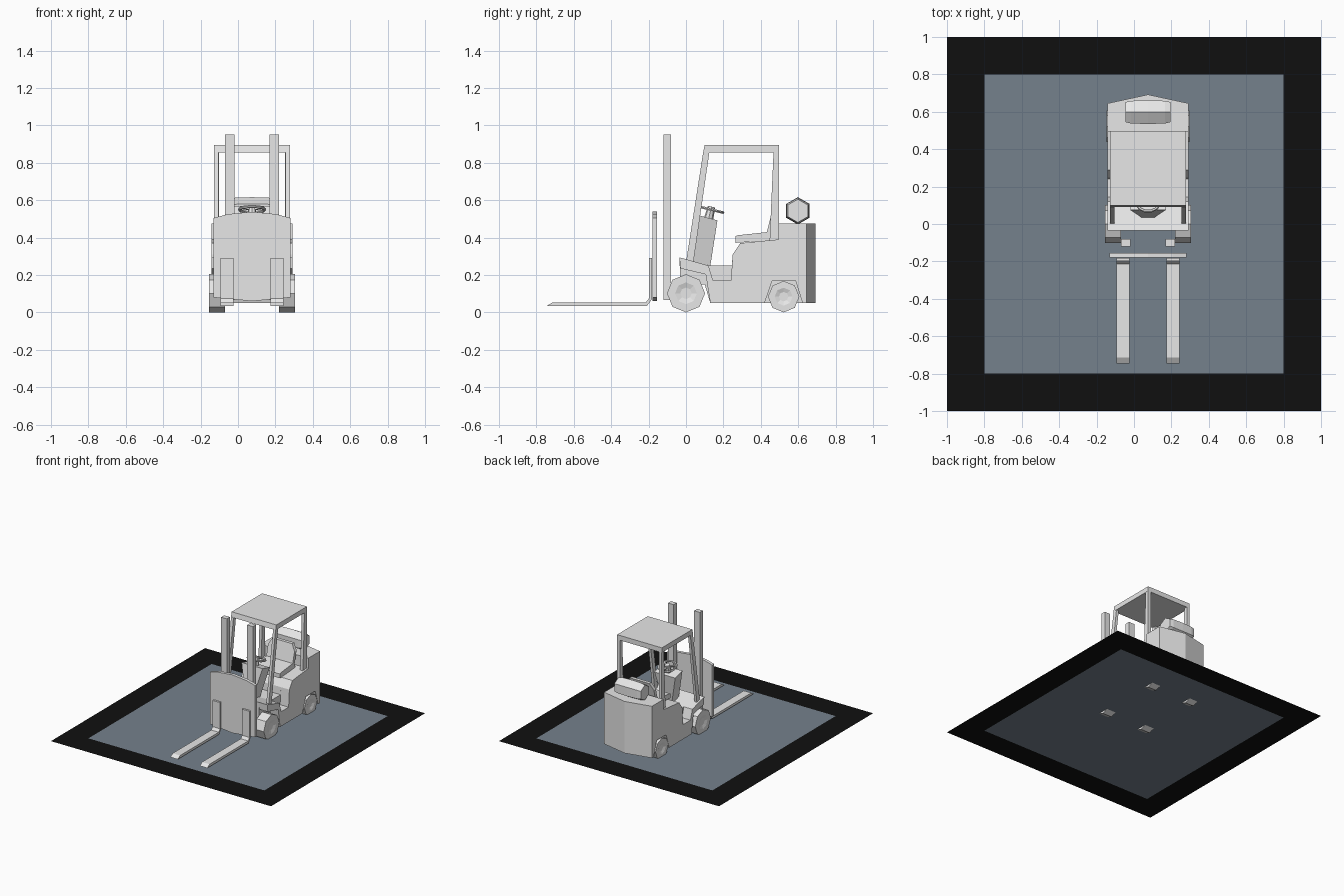
import bpy, bmesh, math
from mathutils import Matrix

if "Cube" in bpy.data.objects:
    bpy.data.objects.remove(bpy.data.objects["Cube"])

CX = 0.075  # truck centre line


def material(name, col):
    m = bpy.data.materials.new(name)
    m.diffuse_color = (*col, 1)
    m.use_nodes = True
    m.node_tree.nodes["Principled BSDF"].inputs["Base Color"].default_value = m.diffuse_color
    return m


GREY = material("light_grey", (0.8, 0.8, 0.8))
BLACK = material("black", (0.005, 0.005, 0.005))
SLATE = material("slate", (0.178, 0.22, 0.265))


def finish(name, bm, *mats):
    bmesh.ops.recalc_face_normals(bm, faces=bm.faces)
    me = bpy.data.meshes.new(name)
    bm.to_mesh(me)
    bm.free()
    for m in mats or (GREY,):
        me.materials.append(m)
    ob = bpy.data.objects.new(name, me)
    bpy.context.collection.objects.link(ob)
    return ob


def loft(name, rings):
    """Skin a list of equal-length vertex rings and cap the ends."""
    bm = bmesh.new()
    vs = [[bm.verts.new(p) for p in r] for r in rings]
    n = len(vs[0])
    for a, b in zip(vs, vs[1:]):
        for i in range(n):
            bm.faces.new((a[i], a[(i + 1) % n], b[(i + 1) % n], b[i]))
    bm.faces.new(vs[0])
    bm.faces.new(vs[-1])
    return finish(name, bm)


def side_prism(name, yz, x0, x1):
    """Side profile (y, z) extruded across x, measured from the centre line."""
    return loft(name, [[(CX + x, y, z) for y, z in yz] for x in (x0, x1)])


def pair(name, yz, x0, x1):
    side_prism("right_" + name, yz, x0, x1)
    side_prism("left_" + name, yz, -x1, -x0)


def turned(name, y, z, steps, sides):
    """Shape turned around an axis along x; steps are (x, radius)."""
    ang = [2 * math.pi * i / sides for i in range(sides)]
    return loft(name, [[(CX + x, y + r * math.sin(a), z + r * math.cos(a)) for a in ang]
                       for x, r in steps])


# ground panel with black border
bm = bmesh.new()
outer, inner = ([bm.verts.new((x * s, y * s, 0.019)) for x, y in
                 ((-1, -1), (1, -1), (1, 1), (-1, 1))] for s in (1, 0.8))
bm.faces.new(inner)
for i in range(4):
    j = (i + 1) % 4
    bm.faces.new((outer[i], outer[j], inner[j], inner[i])).material_index = 1
finish("ground_panel", bm, SLATE, BLACK)

# body sides with step notch and rear wheel arch
pair("body_side", [(-.035, .294), (-.03, .235), (.105, .203), (.13, .05), (.42, .05),
                   (.462, .171), (.585, .171), (.623, .05), (.645, .05), (.645, .475),
                   (.495, .475), (.495, .39), (.29, .37), (.25, .31), (.24, .17),
                   (.145, .17), (.12, .25)], .14, .217)
# body core with flat floor
side_prism("body_core", [(-.035, .294), (-.03, .15), (.1, .15), (.13, .05), (.645, .05),
                         (.645, .475), (.495, .475), (.495, .39), (.29, .37), (.25, .31),
                         (.245, .25), (.12, .25)], -.14, .14)
# counterweight wedge at the back
plan = [(-.217, .645), (0, .692), (.217, .645)]
loft("counterweight", [[(CX + x, y, z) for x, y in plan] for z in (.05, .475)])

# wheels with shallow dished hubs
for s, side in ((1, "right"), (-1, "left")):
    for label, y, z, r, x1 in (("front", 0, .102, .102, .23), ("rear", .522, .084, .084, .222)):
        turned(f"{side}_{label}_wheel", y, z,
               [(s * .145, r), (s * x1, r), (s * x1, r * .57), (s * (x1 - .008), r * .3)], 8)

# overhead guard: roof and pillars
side_prism("roof", [(.10, .895), (.497, .895), (.497, .855), (.092, .855)], -.203, .203)
pair("front_pillar", [(.092, .857), (.125, .857), (.04, .27), (.002, .28)], .18, .202)
pair("rear_pillar", [(.468, .857), (.497, .857), (.497, .385), (.447, .38)], .177, .202)

# mast rails, load backrest and forks
pair("mast_rail", [(-.12, .065), (-.08, .065), (-.08, .95), (-.12, .95)], .093, .145)
back = [(-.205, .08), (0, .06), (.205, .08), (.205, .505), (.13, .525), (0, .538),
        (-.13, .525), (-.205, .505)]
loft("load_backrest", [[(CX + x, y, z) for x, z in back] for y in (-.18, -.155)])
pair("fork", [(-.746, .033), (-.21, .033), (-.182, .07), (-.182, .29), (-.198, .29),
              (-.198, .075), (-.215, .053), (-.715, .053)], .1, .168)

# steering console, leaning back and widening upwards
loft("steering_console", [[(CX + sx * w, y, z) for sx, y, z in
                           ((-1, y0, z0), (-1, y1, z1), (1, y1, z1), (1, y0, z0))]
                          for w, y0, z0, y1, z1 in ((.035, .035, .272, .13, .248),
                                                    (.095, .075, .517, .168, .492))])

# steering wheel, spokes and column
tilt = Matrix.Translation((CX, .133, .55)) @ Matrix.Rotation(math.radians(-14), 4, 'X')
bpy.ops.mesh.primitive_torus_add(major_segments=14, minor_segments=6,
                                 major_radius=.068, minor_radius=.008)
rim = bpy.context.object
rim.name = "steering_wheel_rim"
rim.matrix_world = tilt
rim.data.materials.append(GREY)
bm = bmesh.new()
for k in range(3):
    turn = Matrix.Rotation(math.radians(90 + 120 * k), 4, 'Z')
    bmesh.ops.create_cube(bm, size=1, matrix=tilt @ turn @ Matrix.Translation((.034, 0, 0))
                          @ Matrix.Diagonal((.066, .014, .008, 1)))
bmesh.ops.create_cone(bm, cap_ends=True, segments=8, radius1=.026, radius2=.02, depth=.075,
                      matrix=tilt @ Matrix.Translation((0, 0, -.022)))
finish("steering_column", bm)

# seat
side_prism("seat_cushion", [(.265, .372), (.265, .408), (.275, .412), (.44, .43), (.47, .385)],
           -.12, .12)
rest = [(-.12, 0), (.12, 0), (.12, .7), (.09, 1), (-.09, 1), (-.12, .7)]
loft("seat_back", [[(CX + x, y + .043 * t, .40 + .17 * t) for x, t in rest] for y in (.425, .452)])

# gas tank with tapered ends
turned("gas_tank", .598, .543, [(-.12, .062), (-.09, .07), (0, .073), (.09, .07), (.12, .062)], 6)
